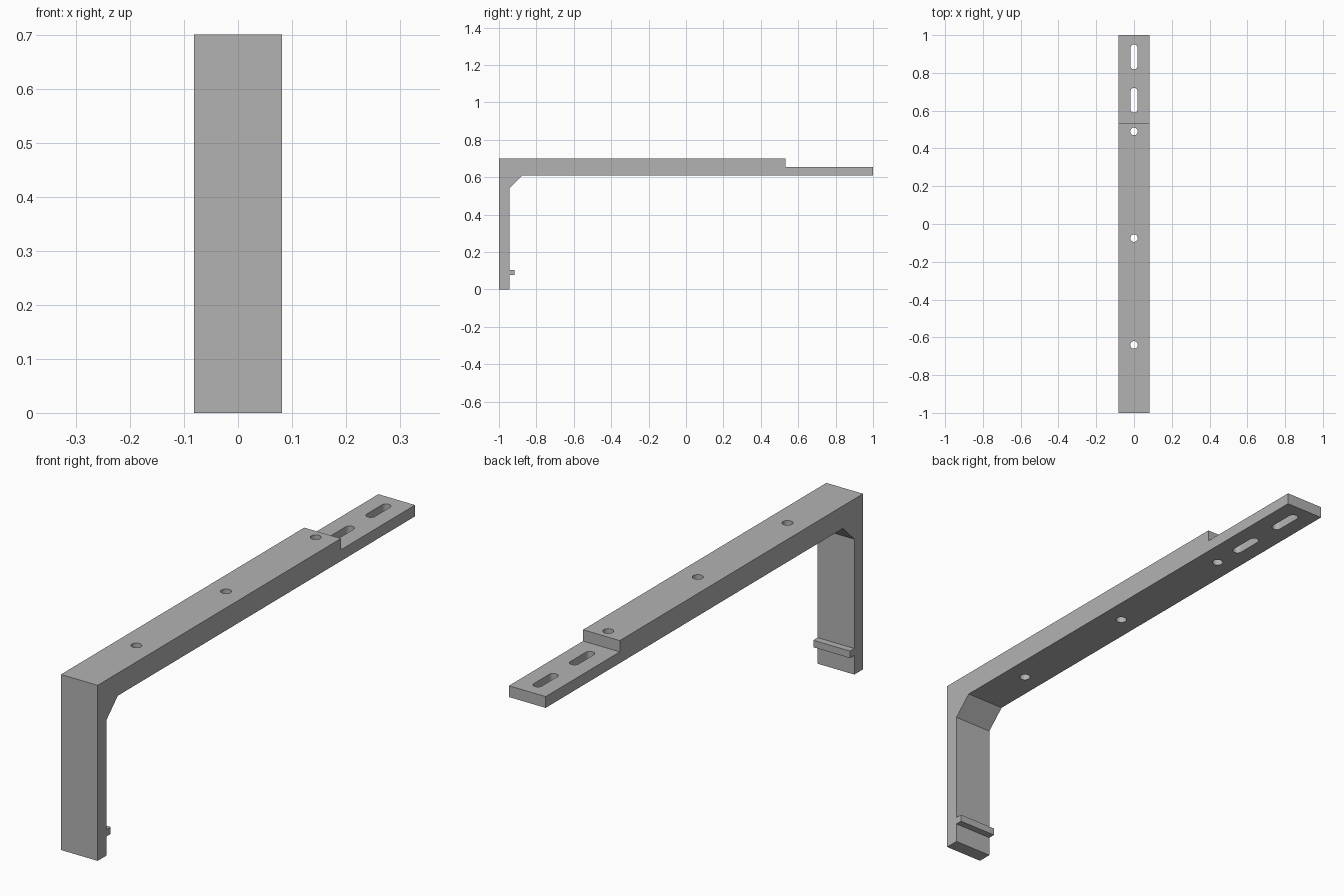
import bpy
import bmesh
import math

cube = bpy.data.objects.get("Cube")
if cube:
    bpy.data.objects.remove(cube, do_unlink=True)

HALF_WIDTH = 0.081

grey = bpy.data.materials.new("plain_grey")
grey.use_nodes = True
colour = (0.45, 0.45, 0.45, 1)
grey.diffuse_color = colour
grey.node_tree.nodes["Principled BSDF"].inputs["Base Color"].default_value = colour


def add_prism(bm, outline, depth):
    """Extrude a closed outline of 3D points along the depth vector."""
    face = bm.faces.new([bm.verts.new(p) for p in outline])
    result = bmesh.ops.extrude_face_region(bm, geom=[face], use_keep_orig=True)
    verts = [v for v in result["geom"] if isinstance(v, bmesh.types.BMVert)]
    bmesh.ops.translate(bm, verts=verts, vec=depth)


def finish(bm, name):
    bmesh.ops.recalc_face_normals(bm, faces=bm.faces)
    mesh = bpy.data.meshes.new(name)
    bm.to_mesh(mesh)
    bm.free()
    mesh.materials.append(grey)
    obj = bpy.data.objects.new(name, mesh)
    bpy.context.scene.collection.objects.link(obj)
    return obj


def capsule(y_start, y_end, radius, steps=16):
    """Round-ended slot outline along y; a circle when both ends meet."""
    points = []
    for centre, first in ((y_end, 0), (y_start, math.pi)):
        for i in range(steps + 1):
            # a plain circle must not repeat its end points
            if y_start == y_end and i == steps:
                continue
            a = first + math.pi * i / steps
            points.append((radius * math.cos(a), centre + radius * math.sin(a), 0.5))
    return points


# Bracket side profile (y, z): leg, catch lip, corner gusset, arm, stepped tip
profile = [
    (-1, 0), (-0.945, 0), (-0.945, 0.076), (-0.918, 0.076),
    (-0.918, 0.104), (-0.945, 0.104), (-0.945, 0.54), (-0.873, 0.61),
    (1, 0.61), (1, 0.655), (0.533, 0.655), (0.533, 0.7), (-1, 0.7),
]
bm = bmesh.new()
add_prism(bm, [(-HALF_WIDTH, y, z) for y, z in profile], (2 * HALF_WIDTH, 0, 0))
bracket = finish(bm, "bracket")

# Round screw holes and adjustment slots
bm = bmesh.new()
for y in (-0.64, -0.075, 0.49):
    add_prism(bm, capsule(y, y, 0.02), (0, 0, 0.4))
for y in (0.655, 0.885):
    add_prism(bm, capsule(y - 0.048, y + 0.048, 0.018), (0, 0, 0.4))
cutter = finish(bm, "hole_cutter")
cutter.hide_render = True

cut = bracket.modifiers.new("holes", 'BOOLEAN')
cut.operation = 'DIFFERENCE'
cut.solver = 'EXACT'
cut.object = cutter

# Apply the cut and drop the helper
bpy.ops.object.select_all(action='DESELECT')
bpy.context.view_layer.objects.active = bracket
bracket.select_set(True)
bpy.ops.object.modifier_apply(modifier=cut.name)
bpy.data.objects.remove(cutter, do_unlink=True)
bpy.ops.object.shade_smooth_by_angle(angle=math.radians(30))
